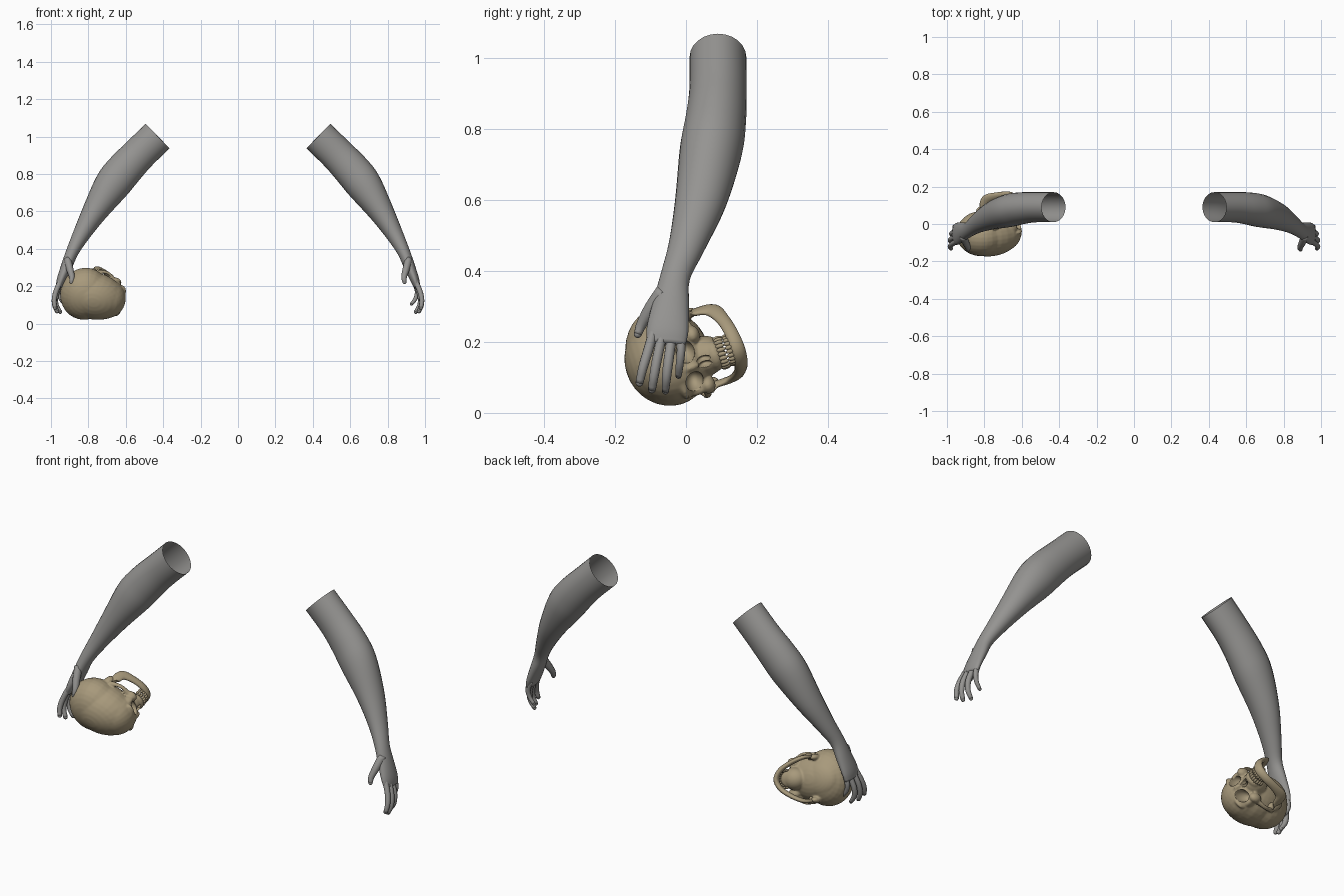
import bpy, bmesh, math
from mathutils import Vector, Matrix

if "Cube" in bpy.data.objects:
    bpy.data.objects.remove(bpy.data.objects["Cube"])


def material(name, rgb):
    m = bpy.data.materials.new(name)
    m.diffuse_color = (*rgb, 1)
    m.use_nodes = True
    m.node_tree.nodes["Principled BSDF"].inputs["Base Color"].default_value = m.diffuse_color
    return m


SKIN = material("grey skin", (0.30, 0.295, 0.285))
BONE = material("tan bone", (0.39, 0.32, 0.20))


def finish(bm, name, mat, matrix=Matrix()):
    bmesh.ops.recalc_face_normals(bm, faces=bm.faces)
    for f in bm.faces:
        f.smooth = True
    me = bpy.data.meshes.new(name)
    bm.to_mesh(me)
    bm.free()
    me.materials.append(mat)
    ob = bpy.data.objects.new(name, me)
    bpy.context.collection.objects.link(ob)
    ob.matrix_world = matrix
    return ob


def refine(rows, steps):
    """Catmull-Rom interpolation of (x, y, z, ra, rb) sections."""
    p = [Vector(r) for r in rows]
    p = [2 * p[0] - p[1]] + p + [2 * p[-1] - p[-2]]
    out = []
    for i in range(1, len(p) - 2):
        a, b, c, d = p[i - 1:i + 3]
        for k in range(steps):
            t = k / steps
            out.append(0.5 * (2 * b + (c - a) * t + (2 * a - 5 * b + 4 * c - d) * t * t
                              + (3 * b - a - 3 * c + d) * t ** 3))
    return out + [p[-2]]


def loft(bm, rows, hint, sides=16, steps=4, cap_start=True):
    """Skin elliptical sections along a path; ra lies along the hint direction."""
    rows = refine(rows, steps)
    pts = [Vector(r[:3]) for r in rows]
    hint = Vector(hint)
    rings = []
    for i, r in enumerate(rows):
        t = (pts[min(i + 1, len(pts) - 1)] - pts[max(i - 1, 0)]).normalized()
        s = (hint - t * t.dot(hint)).normalized()
        n = t.cross(s)
        rings.append([bm.verts.new(pts[i] + s * r[3] * math.cos(a) + n * r[4] * math.sin(a))
                      for a in (2 * math.pi * k / sides for k in range(sides))])
    for r0, r1 in zip(rings, rings[1:]):
        for k in range(sides):
            j = (k + 1) % sides
            bm.faces.new((r0[k], r0[j], r1[j], r1[k]))
    bm.faces.new(rings[-1])
    if cap_start:
        bm.faces.new(rings[0])


def ellipsoid(bm, c, r, seg=28):
    m = Matrix.Translation(c) @ Matrix.Diagonal((*r, 1))
    bmesh.ops.create_uvsphere(bm, u_segments=seg, v_segments=seg // 2 + 2, radius=1, matrix=m)


# ---- Arms: upper arm, elbow, forearm, wrist, palm ----
ARM = [(.43, .09, 1.003, .080, .092), (.53, .09, .905, .081, .092),
       (.61, .083, .82, .086, .097), (.675, .07, .738, .088, .095),
       (.765, .042, .60, .073, .068), (.838, .003, .475, .052, .046),
       (.885, -.030, .385, .042, .034), (.915, -.042, .31, .051, .030),
       (.945, -.052, .235, .059, .024), (.957, -.055, .195, .054, .017)]
FINGERS = {
    "index": [(.945, -.090, .235, .014, .015), (.972, -.107, .175, .014, .014),
              (.983, -.122, .125, .013, .013), (.978, -.131, .085, .011, .011)],
    "middle": [(.950, -.066, .225, .014, .015), (.977, -.080, .160, .014, .014),
               (.982, -.090, .105, .013, .013), (.968, -.096, .066, .011, .011)],
    "ring": [(.950, -.040, .215, .014, .015), (.973, -.049, .150, .014, .014),
             (.972, -.055, .100, .013, .013), (.950, -.058, .062, .010, .010)],
    "little": [(.945, -.015, .225, .013, .015), (.958, -.014, .175, .012, .013),
               (.950, -.018, .135, .011, .011), (.928, -.021, .105, .009, .009)],
    "thumb": [(.912, -.065, .345, .020, .020), (.900, -.098, .295, .020, .019),
              (.888, -.125, .250, .015, .015), (.890, -.136, .222, .011, .011)],
}


def mirrored(rows, side):
    return [(r[0] * side,) + r[1:] for r in rows]


for side, label in ((1, "right"), (-1, "left")):
    bm = bmesh.new()
    loft(bm, mirrored(ARM, side), (0, 1, 0), sides=24, cap_start=False)
    finish(bm, label + "_arm", SKIN)
    for part, rows in FINGERS.items():
        bm = bmesh.new()
        loft(bm, mirrored(rows, side), (0, 1, 0), sides=12)
        # rounded fingertip
        x, y, z, r, _ = rows[-1]
        ellipsoid(bm, (x * side, y, z), (r, r, r), 12)
        name = part if part == "thumb" else part + "_finger"
        finish(bm, label + "_" + name, SKIN)

# ---- Skull frame: local X is the face direction, local Z the crown ----
up = Vector((0, -.95, -.30)).normalized()
fwd = Vector((.96, 0, -.25))
fwd = (fwd - up * fwd.dot(up)).normalized()
left = up.cross(fwd)
M = Matrix((fwd, left, up)).transposed().to_4x4()
M.translation = (-.775, -.05, .149)

# Cranium and upper face, fused into one bone
bm = bmesh.new()
for c, r in (((0, 0, 0), (.175, .127, .123)),            # braincase
             ((-.045, 0, .0), (.132, .142, .116)),       # rear vault
             ((.07, 0, -.005), (.107, .107, .108)),      # forehead
             ((-.04, 0, -.065), (.105, .095, .055)),     # base
             ((.075, 0, -.055), (.075, .085, .060)),     # mid face
             ((.085, 0, -.105), (.062, .056, .055)),     # upper jaw
             ((.110, 0, -.128), (.043, .045, .027)),     # tooth ridge
             ((.155, 0, -.050), (.020, .013, .030))):    # nose bridge
    ellipsoid(bm, c, r)
for s in (1, -1):
    ellipsoid(bm, (.137, s * .045, -.018), (.032, .046, .015))   # brow
    ellipsoid(bm, (.112, s * .082, -.050), (.022, .013, .032))   # orbit rim
    ellipsoid(bm, (.105, s * .076, -.085), (.032, .026, .022))   # cheekbone
    ellipsoid(bm, (-.025, s * .105, -.085), (.022, .016, .034))  # ear process
    loft(bm, [(.10, s * .090, -.082, .013, .008), (.05, s * .120, -.076, .011, .008),
              (-.01, s * .118, -.066, .012, .009)], (0, 0, 1), sides=12)
skull = finish(bm, "skull", BONE, M)

# Eye sockets and nose opening
bm = bmesh.new()
for s in (1, -1):
    ellipsoid(bm, (.150, s * .045, -.053), (.055, .031, .027))
    ellipsoid(bm, (.160, s * .008, -.096), (.038, .010, .021))
cutter = finish(bm, "socket_cutter", BONE, M)
cutter.hide_render = True
cutter.hide_viewport = True

mod = skull.modifiers.new("fuse", 'REMESH')
mod.mode = 'VOXEL'
mod.voxel_size = 0.005
mod.use_smooth_shade = True
mod = skull.modifiers.new("soften", 'SMOOTH')
mod.factor = 0.5
mod.iterations = 4
mod = skull.modifiers.new("sockets", 'BOOLEAN')
mod.operation = 'DIFFERENCE'
mod.solver = 'EXACT'
mod.use_self = True
mod.object = cutter

# Lower jaw: both rami and the body in one sweep
half = [(.015, .106, -.065, .014, .009), (.000, .109, -.110, .024, .009),
        (.012, .104, -.158, .026, .011), (.062, .080, -.181, .020, .012),
        (.112, .045, -.193, .020, .013)]
jaw_rows = half + [(.134, 0, -.196, .022, .014)] + [(r[0], -r[1]) + r[2:] for r in half[::-1]]
bm = bmesh.new()
loft(bm, jaw_rows, (.4, 0, 1), sides=14, steps=5)
finish(bm, "lower_jaw", BONE, M)

# Teeth rows
for name, z, h, rad in (("upper_teeth", -.150, .014, .043), ("lower_teeth", -.173, .011, .041)):
    bm = bmesh.new()
    for k in range(12):
        a = math.radians(-88 + 16 * k)
        ellipsoid(bm, (.102 + rad * math.cos(a), rad * math.sin(a), z), (.0065, .0065, h), 10)
    finish(bm, name, BONE, M)
